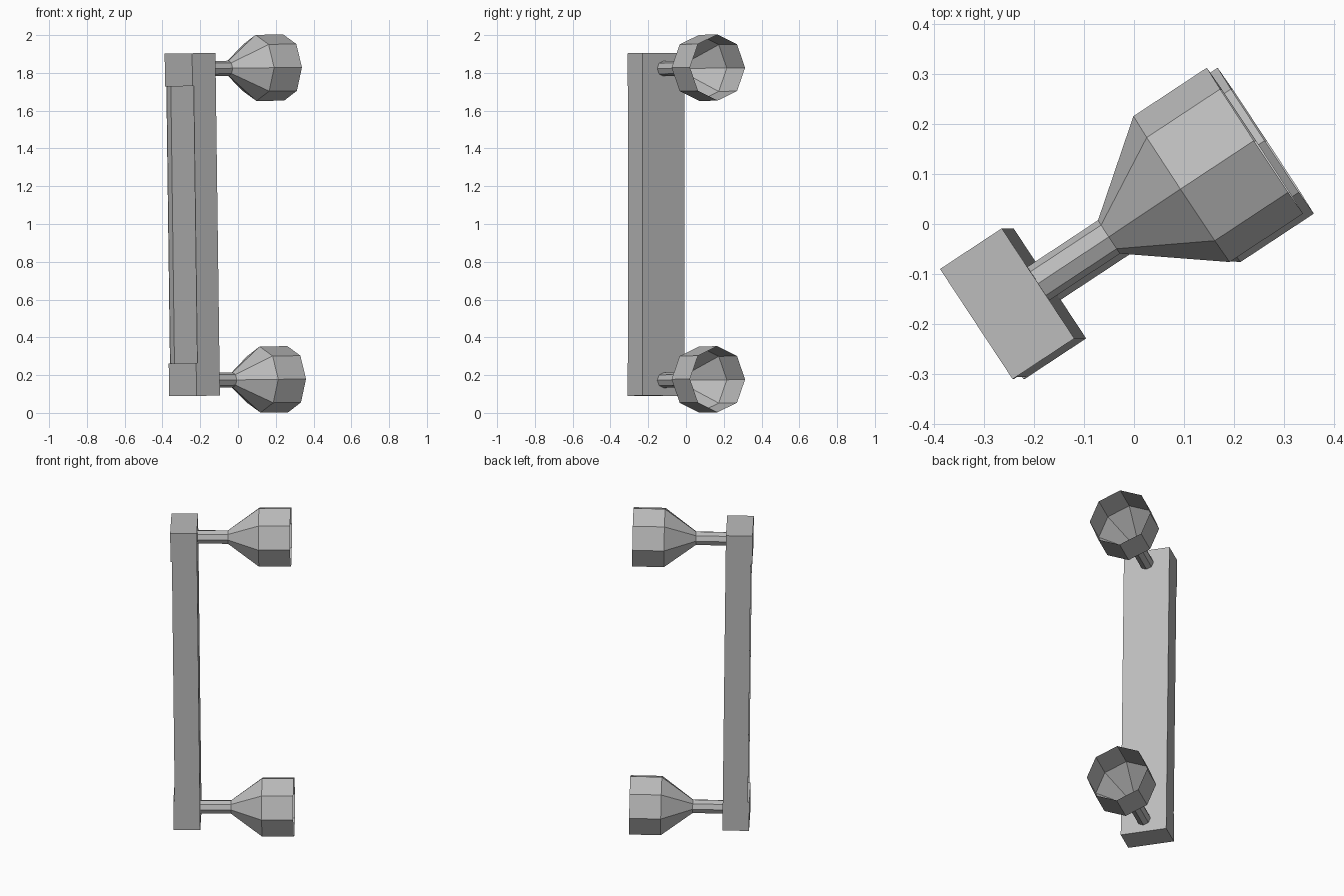
import bpy, bmesh
from math import radians, cos, sin, pi
from mathutils import Matrix

if "Cube" in bpy.data.objects:
    bpy.data.objects.remove(bpy.data.objects["Cube"])

steel = bpy.data.materials.new("plain_grey")
steel.use_nodes = True
GREY = (0.5, 0.5, 0.5, 1)
steel.diffuse_color = GREY
steel.node_tree.nodes["Principled BSDF"].inputs["Base Color"].default_value = GREY

# Whole handle is turned about z and leans slightly toward -x
MID = 1.0
PLACE = (Matrix.Translation((0, 0, MID)) @ Matrix.Rotation(radians(-0.75), 4, "Y")
         @ Matrix.Rotation(radians(33.4), 4, "Z"))
FACE, BACK, HALF = -0.364, -0.216, 0.132   # grip depth range and half width
BLOCK_TOP, BLOCK_LOW = 0.907, 0.733
KNOB_Z = 0.825


def finish(name, bm):
    mesh = bpy.data.meshes.new(name)
    bm.to_mesh(mesh)
    bm.free()
    mesh.materials.append(steel)
    obj = bpy.data.objects.new(name, mesh)
    obj.matrix_world = PLACE
    bpy.context.collection.objects.link(obj)


def prism(name, outline, low, high):
    """Extrude a closed outline upward."""
    bm = bmesh.new()
    base = bm.faces.new([bm.verts.new((x, y, low)) for x, y in outline])
    top = bmesh.ops.extrude_face_region(bm, geom=[base])["geom"]
    verts = [v for v in top if isinstance(v, bmesh.types.BMVert)]
    bmesh.ops.translate(bm, verts=verts, vec=(0, 0, high - low))
    bmesh.ops.recalc_face_normals(bm, faces=bm.faces)
    finish(name, bm)


def cup(name, z):
    """Eight-sided hollow cup on a thin stem, open at its outer end."""
    profile = [(BACK, 0.04), (-0.047, 0.04), (0.127, 0.175), (0.303, 0.175)]
    bm = bmesh.new()
    rings = [[bm.verts.new((x, r * cos(i * pi / 4), z + r * sin(i * pi / 4)))
              for i in range(8)] for x, r in profile]
    for a, b in zip(rings, rings[1:]):
        for i in range(8):
            j = (i + 1) % 8
            bm.faces.new((a[i], a[j], b[j], b[i]))
    bmesh.ops.recalc_face_normals(bm, faces=bm.faces)
    finish(name, bm)


# Solid end blocks, each carrying a cup
block = [(FACE, -HALF), (BACK, -HALF), (BACK, HALF), (FACE, HALF)]
prism("upper_block", block, BLOCK_LOW, BLOCK_TOP)
prism("lower_block", block, -BLOCK_TOP, -BLOCK_LOW)
cup("upper_cup", KNOB_Z)
cup("lower_cup", -KNOB_Z)

# Long bar with a shallow channel between thin rims
rim, floor, inner = FACE + 0.008, FACE + 0.034, HALF - 0.004
channel = [(rim, -HALF), (BACK, -HALF), (BACK, HALF), (rim, HALF),
           (rim, inner), (floor, inner), (floor, -inner), (rim, -inner)]
prism("channel_bar", channel, -BLOCK_LOW, BLOCK_LOW)
